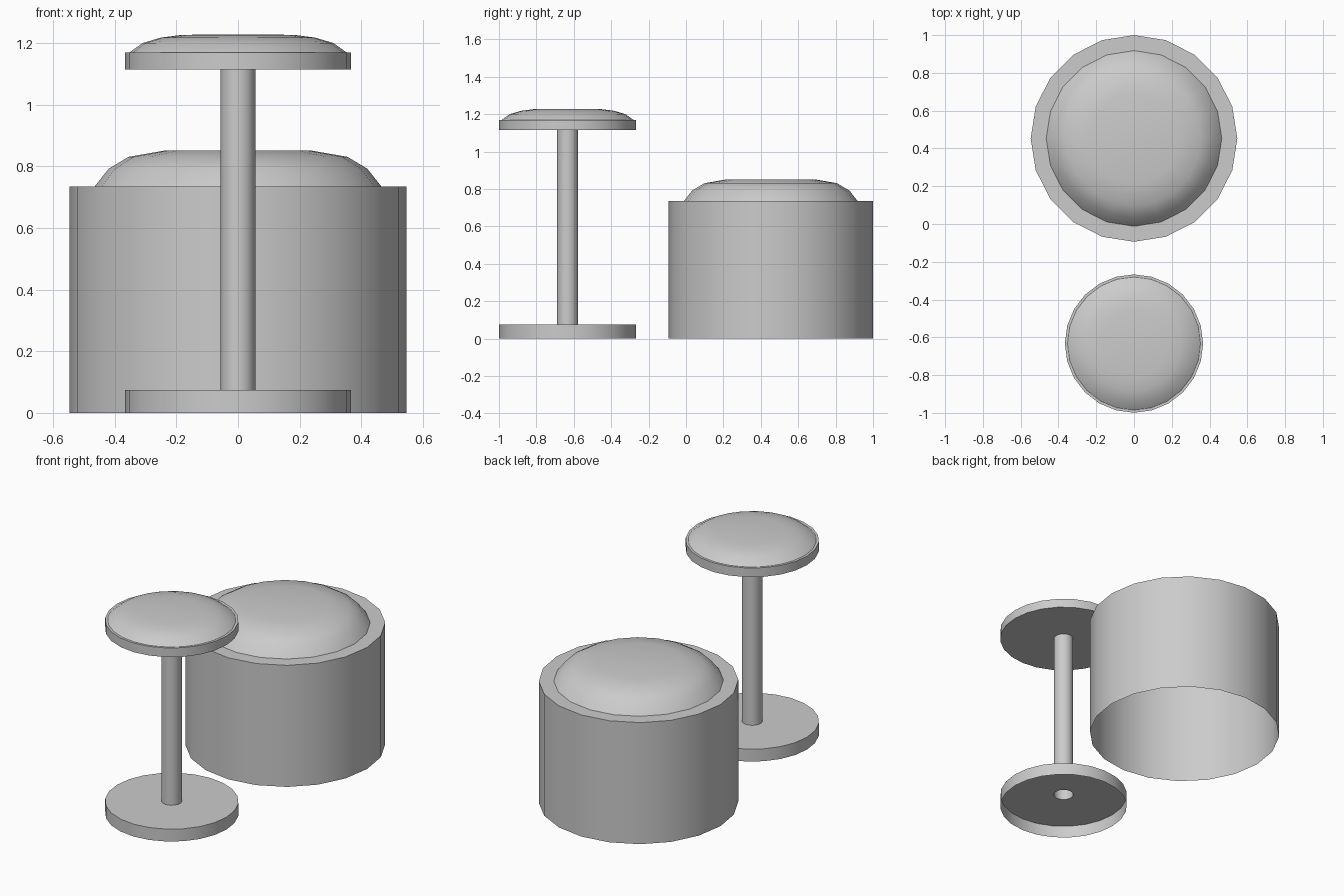
import bpy, bmesh
from math import cos, sin, tau, radians

if "Cube" in bpy.data.objects:
    bpy.data.objects.remove(bpy.data.objects["Cube"])


def lathe(name, y, sides, profile):
    """Spin (radius, z) points around a vertical axis at (0, y); radius 0 closes the end."""
    bm = bmesh.new()
    rings = []
    for r, z in profile:
        if r == 0:
            rings.append([bm.verts.new((0, 0, z))] * sides)
        else:
            rings.append([bm.verts.new((r * cos(tau * i / sides), r * sin(tau * i / sides), z))
                          for i in range(sides)])
    for a, b in zip(rings, rings[1:]):
        for i in range(sides):
            j = (i + 1) % sides
            # drop repeated pole vertices so the end caps become triangles
            bm.faces.new(list(dict.fromkeys((a[i], a[j], b[j], b[i]))))
    mesh = bpy.data.meshes.new(name)
    bm.to_mesh(mesh)
    bm.free()
    obj = bpy.data.objects.new(name, mesh)
    obj.location.y = y
    bpy.context.collection.objects.link(obj)
    bpy.ops.object.select_all(action='DESELECT')
    obj.select_set(True)
    bpy.context.view_layer.objects.active = obj
    bpy.ops.object.shade_smooth_by_angle(angle=radians(32))
    return obj


DRUM_Y, STAND_Y = 0.453, -0.633

# Large drum: thin open-bottomed shell with a flat rim
lathe("drum_body", DRUM_Y, 20, [(0.547, 0), (0.547, 0.735), (0.465, 0.735)])

# Domed cushion on the drum
lathe("drum_cushion", DRUM_Y, 20,
      [(0.465, 0.735), (0.42, 0.792), (0.355, 0.831), (0.24, 0.851), (0, 0.852)])

# Stool: hollow base plate with a hole under the tube
lathe("stool_base", STAND_Y, 24, [(0.366, 0), (0.366, 0.075), (0.056, 0.075)])

# Open tube between base and seat
lathe("stool_post", STAND_Y, 24, [(0.056, 0.075), (0.056, 1.115)])

# Seat plate with closed underside
lathe("stool_seat", STAND_Y, 24,
      [(0, 1.115), (0.366, 1.115), (0.366, 1.17), (0.352, 1.17)])

# Domed seat cushion
lathe("stool_cushion", STAND_Y, 24,
      [(0.352, 1.17), (0.31, 1.2), (0.25, 1.218), (0.18, 1.227), (0, 1.228)])
